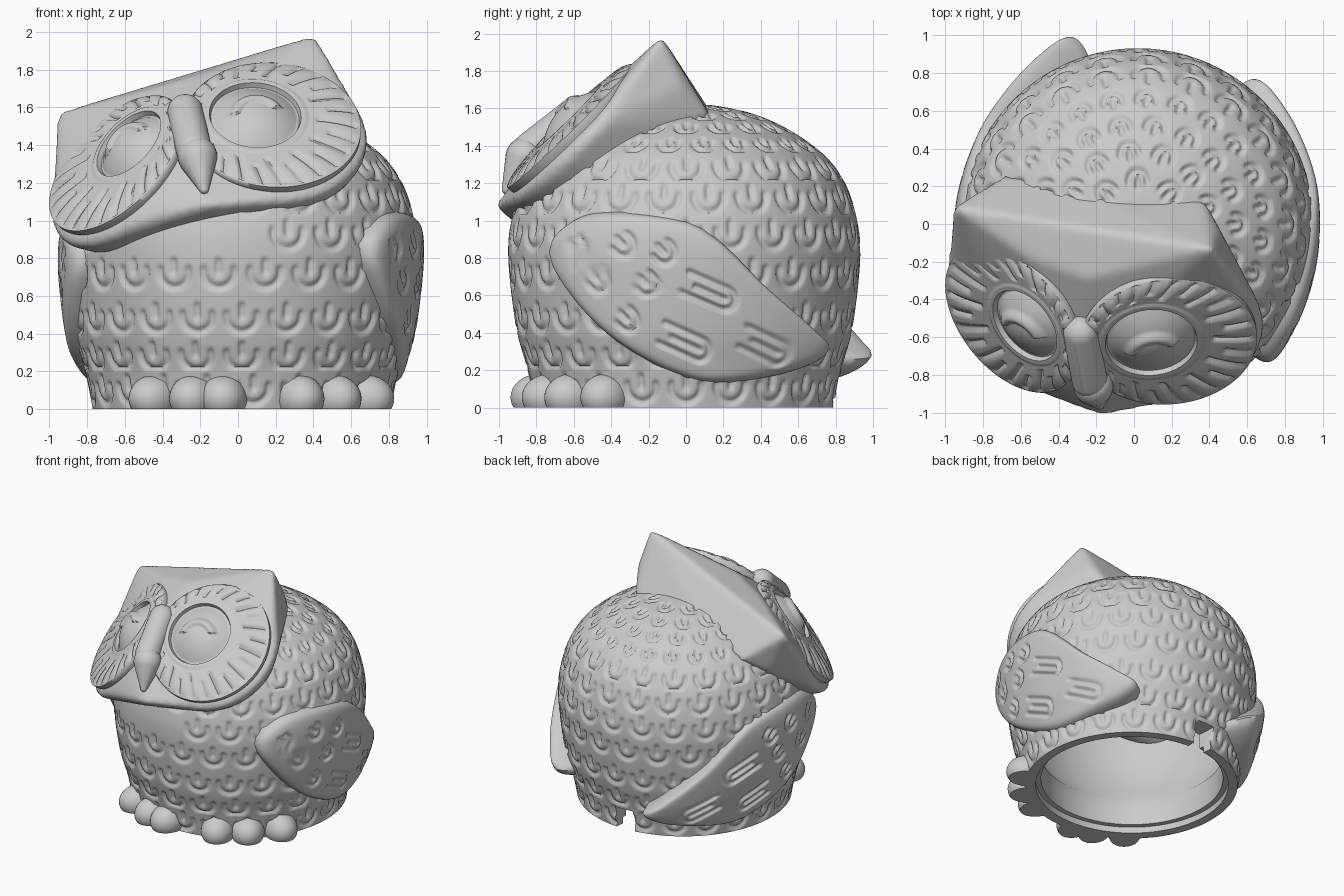
import bpy, bmesh, math
from mathutils import Vector, Matrix

cube = bpy.data.objects.get("Cube")
if cube:
    bpy.data.objects.remove(cube, do_unlink=True)

clay = bpy.data.materials.new("grey_clay")
clay.use_nodes = True
clay.diffuse_color = (0.6, 0.6, 0.6, 1)
clay.node_tree.nodes["Principled BSDF"].inputs["Base Color"].default_value = (0.6, 0.6, 0.6, 1)
AXIS = 0.02  # body axis in x


def finish(name, bm, angle=60):
    bmesh.ops.remove_doubles(bm, verts=bm.verts, dist=0.0004)
    bmesh.ops.recalc_face_normals(bm, faces=bm.faces)
    mesh = bpy.data.meshes.new(name)
    bm.to_mesh(mesh)
    bm.free()
    mesh.materials.append(clay)
    ob = bpy.data.objects.new(name, mesh)
    bpy.context.collection.objects.link(ob)
    bpy.ops.object.select_all(action='DESELECT')
    ob.select_set(True)
    bpy.context.view_layer.objects.active = ob
    bpy.ops.object.shade_smooth_by_angle(angle=math.radians(angle))
    return ob


def ring_grid(bm, rings, skip=lambda i, j: False):
    """Join closed rings of points with quads."""
    vs = [[bm.verts.new(p) for p in ring] for ring in rings]
    n = len(vs[0])
    for i in range(len(vs) - 1):
        for j in range(n):
            if not skip(i, j):
                k = (j + 1) % n
                bm.faces.new((vs[i][j], vs[i][k], vs[i + 1][k], vs[i + 1][j]))
    return vs


def smooth_path(pts, count, closed=False):
    """Spline through points, resampled at even spacing."""
    pts = [Vector(p) for p in pts]
    n, fine = len(pts), []
    get = (lambda i: pts[i % n]) if closed else (lambda i: pts[min(max(i, 0), n - 1)])
    for i in range(n if closed else n - 1):
        a, b, c, d = (get(i + k) for k in (-1, 0, 1, 2))
        for s in range(30):
            t = s / 30
            fine.append(0.5 * (2 * b + (c - a) * t + (2 * a - 5 * b + 4 * c - d) * t**2
                               + (3 * b - a - 3 * c + d) * t**3))
    fine.append(get(n))
    length = [0]
    for p, q in zip(fine, fine[1:]):
        length.append(length[-1] + (q - p).length)
    out, k = [], 0
    for i in range(count):
        want = length[-1] * i / (count if closed else count - 1)
        while k < len(fine) - 2 and length[k + 1] < want:
            k += 1
        out.append(fine[k].lerp(fine[k + 1], (want - length[k]) / (length[k + 1] - length[k])))
    return out


def groove(u, v, a, arm, w=0.024):
    """Strength of a carved U feather with a middle stroke."""
    u = abs(u)
    d = abs(math.hypot(u, v) - a) if v < 0 else math.hypot(u - a, max(0, v - arm))
    d = min(d, math.hypot(u, v - min(max(v, 0), 0.6 * a + 0.6 * arm)))
    return max(0, 1 - (d / w) ** 2) ** 1.5


# Body: hollow lathe with carved feathers and a notch in the back rim
ROWS, SEG = 160, 460
outer = smooth_path([(.79, 0), (.83, .2), (.885, .4), (.92, .65), (.932, .85), (.915, 1), (.86, 1.18),
                     (.75, 1.34), (.56, 1.48), (.36, 1.57), (.15, 1.615), (.0002, 1.62)], ROWS)
inner = [(.0002, 1.5), (.5, 1.4), (.74, 1.15), (.83, .8), (.8, .42), (.68, .27), (.68, .17),
         (.68, .05), (.72, .05), (.72, 0), (.79, 0)]
STEP = (outer[1] - outer[0]).length


def body_radius(z):
    for p, q in zip(outer, outer[1:]):
        if z <= q.y:
            return p.x + (q.x - p.x) * (z - p.y) / (q.y - p.y)


rows = []
for n, z in enumerate([.11, .29, .49, .72, .94, 1.13, 1.285, 1.41, 1.5, 1.56, 1.6]):
    i = min(range(ROWS), key=lambda k: abs(outer[k].y - z))
    big = z < 1.35
    count = round(math.tau * outer[i].x / (.24 if big else .18))
    rows.append((i * STEP, count, n % 2 / 2, .08 if big else .05, z))


def carve(i, j):
    az = math.tau * j / SEG
    for s, count, shift, a, z in rows:
        v = i * STEP - s
        if abs(v) < a * 1.35:
            col = az / math.tau * count - shift
            centre = (round(col) + shift) / count * 360
            if z == .94 and 215 < centre < 277:
                continue
            return .018 * groove((col - round(col)) * math.tau * outer[i].x / count, v, a, a * .2)
    return 0


rings = []
for i, p in enumerate(outer):
    t = (outer[min(i + 1, ROWS - 1)] - outer[max(i - 1, 0)]).normalized()
    ring = []
    for j in range(SEG):
        d, az = carve(i, j), math.tau * j / SEG
        r = (p.x - d * t.y) * (1 + .02 * max(0, -math.sin(az)))
        ring.append((AXIS + r * math.cos(az), r * math.sin(az), p.y + d * t.x))
    rings.append(ring)
for r, z in inner:
    rings.append([(AXIS + r * math.cos(math.tau * j / SEG), r * math.sin(math.tau * j / SEG), z)
                  for j in range(SEG)])
rings[-1] = rings[0]
low = max(i for i, p in enumerate(outer) if p.y < .19)
high = ROWS + 6
j0, j1 = round(SEG * 86 / 360), round(SEG * 98 / 360)
bm = bmesh.new()
vs = ring_grid(bm, rings, lambda i, j: j0 <= j < j1 and (i < low or i >= high))
for j in (j0, j1):
    bm.faces.new([vs[i][j] for i in range(low + 1)] + [vs[i][j] for i in range(high, len(vs) - 1)])
for j in range(j0, j1):
    bm.faces.new((vs[low][j], vs[low][j + 1], vs[high][j + 1], vs[high][j]))
finish("body", bm)

# Wings: domed pads wrapped round the body, with carved feathers (angle, height)
outline = smooth_path([(-49, .84), (-41, 1.0), (-27, 1.05), (-3, 1.01), (10, .91), (28, .64), (47, .4),
                       (54, .29), (42, .19), (13, .13), (-6, .19), (-25, .35), (-40, .58)], 170, True)
plumes = [(-.63, .85, 0), (-.35, .87, 0), (-.12, .83, 0), (-.5, .68, 0), (-.22, .66, 0), (-.34, .47, 0),
          (.22, .58, 1), (.08, .31, 1), (.56, .29, 1)]


def wing(name, side, turn, front, flare, drop):
    rings = []
    for i in range(52):
        k = 1 - (i / 51) ** 1.3
        ring = []
        for o in outline:
            a, z = o.x * k, .6 + (o.y - .6) * k
            lift = .085 + (flare if a > 0 else front) * (a / 50) ** 2
            r = body_radius(z) - .05 + lift * math.sqrt(1 - k ** 22)
            y, cut = math.radians(a), 0
            for py, pz, long in plumes:
                tilt = math.radians(-22 if long else -45)
                dy, dz = y - py, z - pz
                v = -(dy * math.cos(tilt) + dz * math.sin(tilt))
                u = dz * math.cos(tilt) - dy * math.sin(tilt)
                cut = max(cut, groove(u, v, .058, .24 if long else .03))
            az = math.radians(a + turn)
            r -= .018 * cut * (k < .93)
            ring.append((AXIS + side * r * math.cos(az), r * math.sin(az), z - drop))
        rings.append(ring)
    bm = bmesh.new()
    ring_grid(bm, rings)
    finish(name, bm)


wing("left_wing", 1, 0, .08, .115, 0)
wing("right_wing", -1, 20, .05, .18, .045)

# Face discs: rim, spokes, socket ring, eyeball and happy eyelid
HEAD_UP = Vector((-.25, .6, .75))


def frame(n):
    n = Vector(n).normalized()
    up = (HEAD_UP - n * HEAD_UP.dot(n)).normalized()
    return up.cross(n), up, n


def face_disc(name, centre, normal, eye, re, radius):
    side, up, n = frame(normal)
    centre = Vector(centre)
    shift = Vector(eye) - centre
    shift -= n * shift.dot(n)
    rings = []
    for i in range(56):
        rho = radius * min(i / 52, 1)
        ring = []
        for j in range(150):
            phi = math.tau * j / 150
            u, v = rho * math.cos(phi), rho * math.sin(phi)
            q = rho / re
            if q < .78:
                h = .08 * (1 - (q / .78) ** 2) - .005
                arc = abs(math.hypot(u, v + .05) - .125)
                if v > -.01:
                    h += .022 * max(0, 1 - (arc / .035) ** 2)
            elif q < .84:
                h = -.01
            elif q < 1:
                h = .018
            else:
                t = (rho - re) / (radius - re)
                c = phi / math.tau * 26
                gap = abs(c - round(c)) * math.tau * rho / 26
                begin = .15 if round(c) % 2 else .4
                h = .012 - .03 * t ** 4
                if begin < t < .92:
                    h -= .018 * max(0, 1 - (gap / .018) ** 2)
            h -= (0, .03, .06, .11)[max(0, i - 52)]
            keep = 1 - max(0, min(1, (rho - re) / (radius - re)))
            grow = 1.0 if i < 54 else .97
            ring.append(centre + shift * keep + (side * u + up * v) * grow + n * h)
        rings.append(ring)
    bm = bmesh.new()
    ring_grid(bm, rings)
    finish(name, bm)


discs = [("left_face_disc", (.185, -.635, 1.52), (.06, -.7, .71), (.09, -.61, 1.54), .28, .47),
         ("right_face_disc", (-.66, -.515, 1.315), (-.62, -.5, .6), (-.55, -.515, 1.38), .25, .45)]
for d in discs:
    face_disc(*d)


def hull(name, pts):
    bm = bmesh.new()
    for p in pts:
        bm.verts.new(p)
    res = bmesh.ops.convex_hull(bm, input=bm.verts)
    bmesh.ops.delete(bm, geom=[g for g in res["geom_interior"] if isinstance(g, bmesh.types.BMVert)],
                     context='VERTS')
    return finish(name, bm)


# Hood: hull behind both discs, over the chin and brow, up to the ear tips and back over the crown
pts = [(.41, -.13, 1.985), (.45, -.02, 1.72), (.37, .13, 1.56), (-.96, .09, 1.57), (-.68, .26, 1.36),
       (-.2, .14, 1.57), (-.82, .12, 1.25), (-.17, -1.02, 1.08), (-.18, -.97, 1.03),
       (-.25, -.29, 1.76), (-.55, -.19, 1.67), (.1, -.24, 1.85)]
for _, c, normal, _, _, radius in discs:
    side, up, n = frame(normal)
    for depth, grow in ((.055, -.02), (.08, .035), (.125, .04), (.3, -.05)):
        r = radius + grow
        pts += [Vector(c) - n * depth + r * (side * math.cos(k * math.tau / 48) + up * math.sin(k * math.tau / 48))
                for k in range(48)]
hood = hull("hood_and_ears", pts)
mod = hood.modifiers.new("round", 'REMESH')
mod.mode, mod.voxel_size, mod.use_smooth_shade = 'VOXEL', .02, True
mod = hood.modifiers.new("soften", 'SMOOTH')
mod.iterations = 12


# Beak and bridge: hulls around pairs of balls
def capsule(name, *balls):
    bm = bmesh.new()
    for c, r in balls:
        bmesh.ops.create_uvsphere(bm, u_segments=28, v_segments=18, radius=r, matrix=Matrix.Translation(c))
    pts = [v.co.copy() for v in bm.verts]
    bm.free()
    hull(name, pts)


capsule("beak_bridge", ((-.28, -.58, 1.575), .095), ((-.235, -.83, 1.38), .095))
capsule("beak", ((-.215, -.86, 1.34), .105), ((-.18, -.96, 1.165), .025))

# Toes: flattened lobes set round the base
for foot, angles in (("left", (-67, -51, -33)), ("right", (-126, -109, -97))):
    for k, az in enumerate(angles):
        a = math.radians(az)
        bm = bmesh.new()
        m = (Matrix.Translation((AXIS + .79 * math.cos(a), .79 * math.sin(a), .055))
             @ Matrix.Rotation(a, 4, 'Z') @ Matrix.Diagonal((.155, .125, .125, 1)))
        bmesh.ops.create_uvsphere(bm, u_segments=32, v_segments=20, radius=1, matrix=m)
        for v in bm.verts:
            v.co.z = max(0, v.co.z)
            reach = math.hypot(v.co.x - AXIS, v.co.y)
            if reach < .74:  # keep the lobe inside the wall
                v.co.x = AXIS + (v.co.x - AXIS) * .74 / reach
                v.co.y *= .74 / reach
        finish(f"{foot}_toe_{k + 1}", bm)
